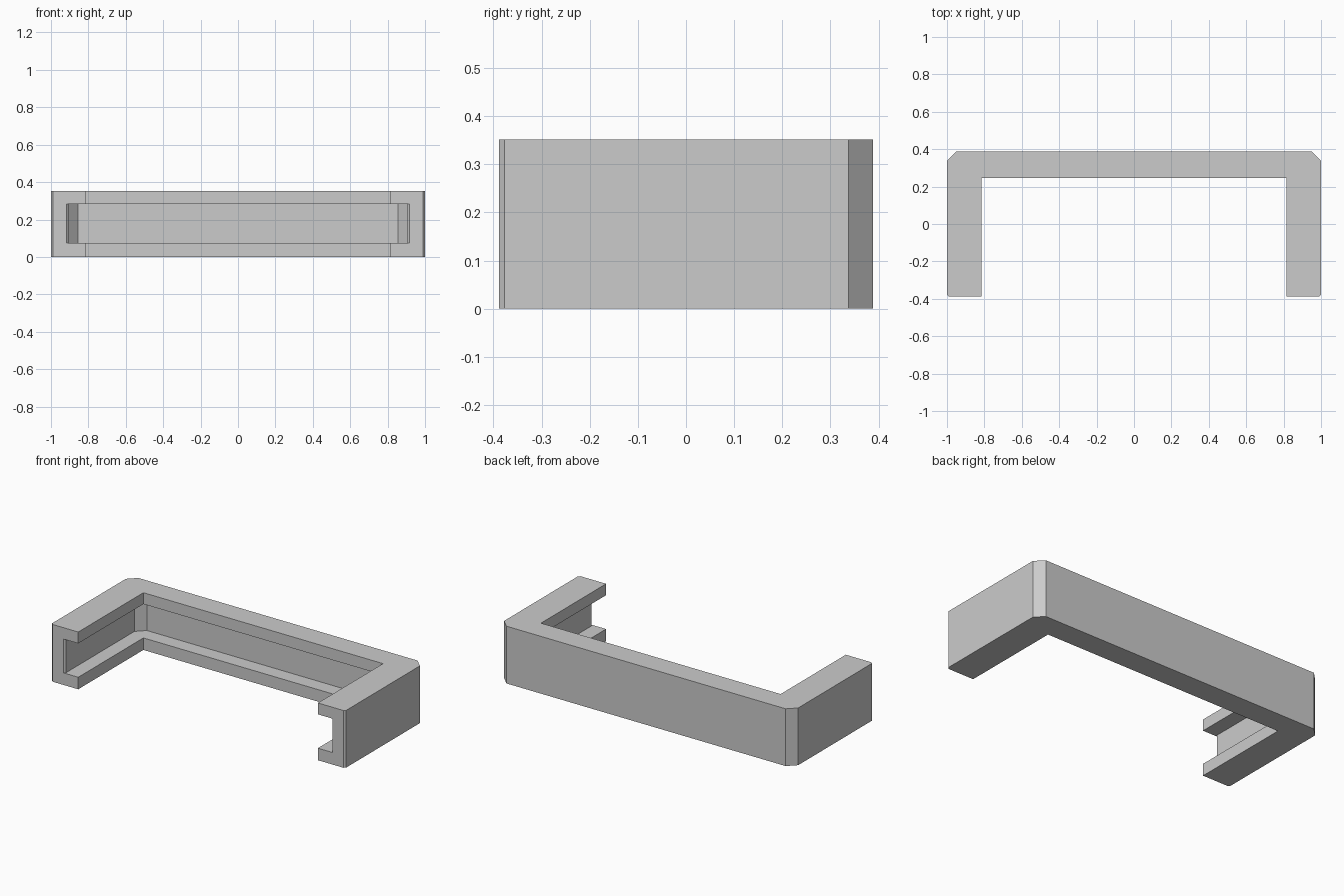
import bpy
import bmesh

cube = bpy.data.objects.get("Cube")
if cube:
    bpy.data.objects.remove(cube, do_unlink=True)

HEIGHT = 0.352
FRONT, BACK = -0.388, 0.388
BEVEL = 0.05      # large corner cuts at the back
NICK = 0.011      # small corner cuts at the leg tips

grey = bpy.data.materials.new("light grey")
grey.use_nodes = True
grey.diffuse_color = (0.6, 0.6, 0.6, 1)
grey.node_tree.nodes["Principled BSDF"].inputs["Base Color"].default_value = (0.6, 0.6, 0.6, 1)


def mirrored_prism(name, half_outline, z0, z1):
    """Mirror a half outline across x = 0 and extrude it upward."""
    outline = half_outline + [(-x, y) for x, y in reversed(half_outline)]
    bm = bmesh.new()
    base = bm.faces.new([bm.verts.new((x, y, z0)) for x, y in outline])
    top = bmesh.ops.extrude_face_region(bm, geom=[base])["geom"]
    bmesh.ops.translate(bm, vec=(0, 0, z1 - z0),
                        verts=[v for v in top if isinstance(v, bmesh.types.BMVert)])
    bmesh.ops.recalc_face_normals(bm, faces=bm.faces)
    mesh = bpy.data.meshes.new(name)
    bm.to_mesh(mesh)
    bm.free()
    mesh.materials.append(grey)
    obj = bpy.data.objects.new(name, mesh)
    bpy.context.collection.objects.link(obj)
    return obj


# U-shaped bracket: inner corner, leg tip, outer side, cut back corner
bracket = mirrored_prism("bracket", [
    (0.815, 0.245), (0.815, FRONT),
    (1 - NICK, FRONT), (1, FRONT + NICK),
    (1, BACK - BEVEL), (1 - BEVEL, BACK),
], 0, HEIGHT)

# Slot running around the inside, slightly flared at the leg tips
SIDE, REAR = 0.905, 0.336
slot = mirrored_prism("slot_cutter", [
    (SIDE + NICK, FRONT - 0.1), (SIDE + NICK, FRONT),
    (SIDE, FRONT + NICK), (SIDE, REAR - BEVEL), (SIDE - BEVEL, REAR),
], 0.074, 0.282)
slot.hide_render = True

cut = bracket.modifiers.new("slot", "BOOLEAN")
cut.operation = "DIFFERENCE"
cut.solver = "EXACT"
cut.object = slot
bpy.context.view_layer.objects.active = bracket
bpy.ops.object.modifier_apply(modifier=cut.name)
bpy.data.objects.remove(slot, do_unlink=True)
